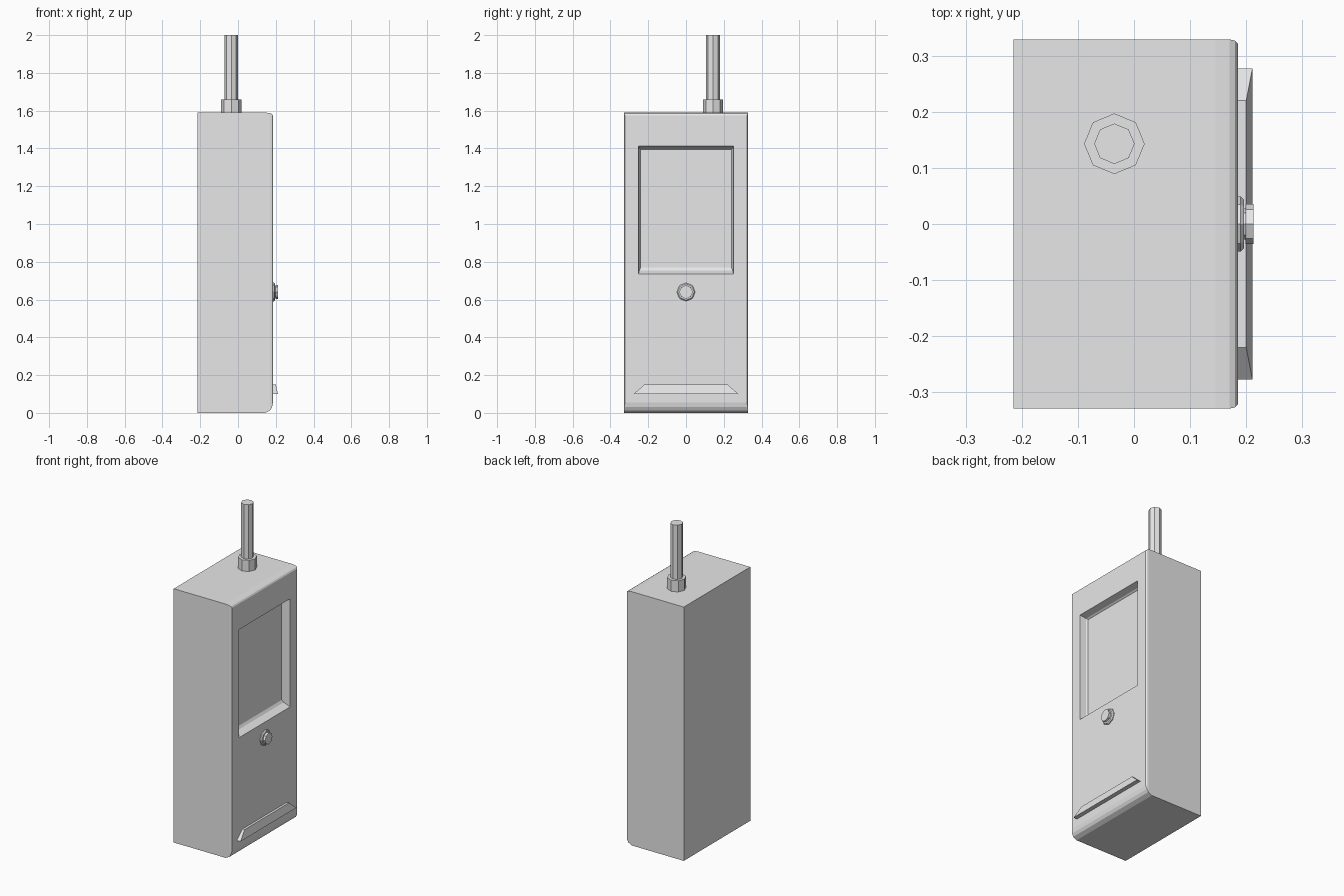
import bpy, bmesh, math

cube = bpy.data.objects.get("Cube")
if cube:
    bpy.data.objects.remove(cube, do_unlink=True)

grey = bpy.data.materials.new("plain grey")
grey.use_nodes = True
COLOUR = (0.8, 0.8, 0.8, 1)
grey.diffuse_color = COLOUR
grey.node_tree.nodes["Principled BSDF"].inputs["Base Color"].default_value = COLOUR


def loft(name, rings):
    """Join successive rings of points with quads and cap both ends."""
    bm = bmesh.new()
    loops = [[bm.verts.new(p) for p in ring] for ring in rings]
    n = len(loops[0])
    for a, b in zip(loops, loops[1:]):
        for i in range(n):
            j = (i + 1) % n
            bm.faces.new((a[i], a[j], b[j], b[i]))
    bm.faces.new(loops[0][::-1])
    bm.faces.new(loops[-1])
    bmesh.ops.recalc_face_normals(bm, faces=bm.faces)
    mesh = bpy.data.meshes.new(name)
    bm.to_mesh(mesh)
    bm.free()
    mesh.materials.append(grey)
    obj = bpy.data.objects.new(name, mesh)
    bpy.context.collection.objects.link(obj)
    return obj


def upright_rect(x, half_y, z0, z1):
    return [(x, -half_y, z0), (x, half_y, z0), (x, half_y, z1), (x, -half_y, z1)]


def octagon(radius, height):
    angles = [math.tau * i / 8 for i in range(8)]
    return [(radius * math.cos(a), radius * math.sin(a), height) for a in angles]


def turned(name, profile, location, tilt=0):
    obj = loft(name, [octagon(r, h) for r, h in profile])
    obj.location = location
    obj.rotation_euler.y = tilt
    return obj


# Case with rounded face edges and a stepped screen recess
loft("case", [upright_rect(*s) for s in (
    (-0.215, 0.329, 0, 1.59),
    (0.145, 0.329, 0, 1.59),
    (0.17, 0.329, 0.013, 1.587),
    (0.18, 0.327, 0.03, 1.582),
    (0.185, 0.322, 0.055, 1.574),
    (0.185, 0.252, 0.735, 1.412),
    (0.145, 0.246, 0.755, 1.402),
    (0.135, 0.24, 0.77, 1.395),
)])

# Antenna with its collar
turned("antenna_collar", [(0.054, 1.585), (0.054, 1.66)], (-0.035, 0.143, 0))
turned("antenna_rod", [(0.036, 1.65), (0.036, 2)], (-0.035, 0.143, 0))

# Button on the face: flange, narrow neck and cap
turned("button", [(0.049, -0.005), (0.049, 0.005), (0.043, 0.011), (0.028, 0.011),
                  (0.028, 0.014), (0.036, 0.014), (0.036, 0.028)],
       (0.185, 0, 0.64), math.pi / 2)

# Wedge-shaped ledge near the foot
loft("lower_ledge", [
    [(0.18, -w, z), (x, -w, z), (x, w, z), (0.18, w, z)]
    for x, w, z in ((0.211, 0.277, 0.1), (0.2, 0.22, 0.15))
])
